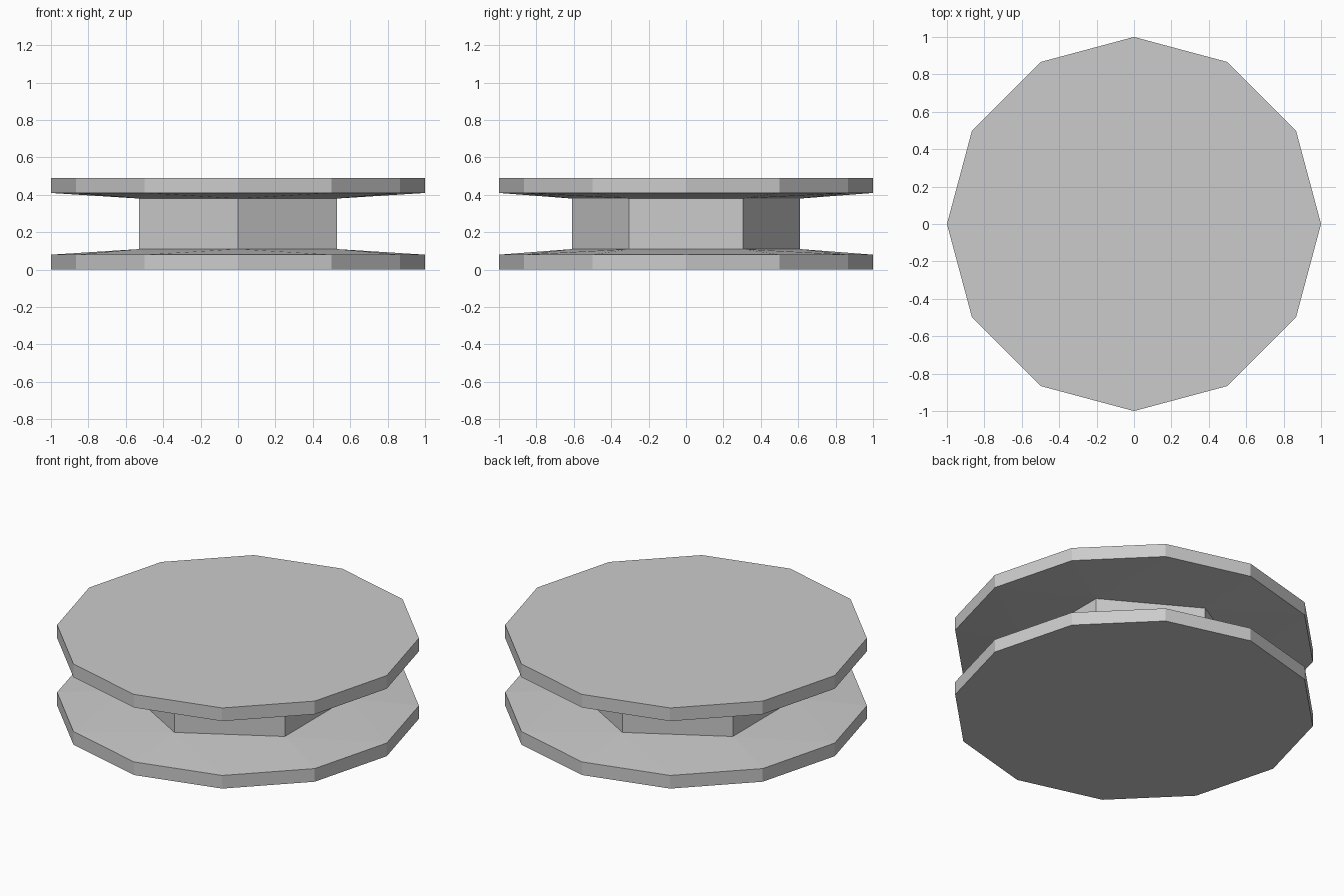
import bpy
import bmesh
from math import cos, sin, radians

if "Cube" in bpy.data.objects:
    bpy.data.objects.remove(bpy.data.objects["Cube"], do_unlink=True)

HEIGHT = 0.49
RIM = 0.08        # height of each flange's outer wall
HUB_Z = 0.11      # where the hub meets the flange slope
HUB_RADIUS = 0.61

# Material
grey = bpy.data.materials.new("plain_grey")
grey.use_nodes = True
colour = (0.6, 0.6, 0.6, 1)
grey.diffuse_color = colour
grey.node_tree.nodes["Principled BSDF"].inputs["Base Color"].default_value = colour


def ring(bm, sides, radius, z, start=0):
    angles = [radians(start + 360 * i / sides) for i in range(sides)]
    return [bm.verts.new((radius * cos(a), radius * sin(a), z)) for a in angles]


def walls(bm, low, high):
    n = len(low)
    for i in range(n):
        j = (i + 1) % n
        bm.faces.new((low[i], low[j], high[j], high[i]))


def flange(bm, place):
    """Twelve-sided disc sloping up to a six-sided hub edge; returns that edge."""
    outer = ring(bm, 12, 1, place(0))
    shoulder = ring(bm, 12, 1, place(RIM))
    hub = ring(bm, 6, HUB_RADIUS, place(HUB_Z), 30)
    bm.faces.new(outer)
    walls(bm, outer, shoulder)
    for k in range(6):
        a, b, c = (shoulder[(2 * k + i) % 12] for i in range(3))
        bm.faces.new((hub[k], a, b))
        bm.faces.new((hub[k], b, c))
        bm.faces.new((hub[k], c, hub[(k + 1) % 6]))
    return hub


# Spool: two mirrored flanges joined by the hexagonal hub
bm = bmesh.new()
lower_edge = flange(bm, lambda z: z)
upper_edge = flange(bm, lambda z: HEIGHT - z)
walls(bm, lower_edge, upper_edge)
bmesh.ops.recalc_face_normals(bm, faces=bm.faces)

mesh = bpy.data.meshes.new("spool")
bm.to_mesh(mesh)
bm.free()
mesh.materials.append(grey)
spool = bpy.data.objects.new("spool", mesh)
bpy.context.collection.objects.link(spool)
